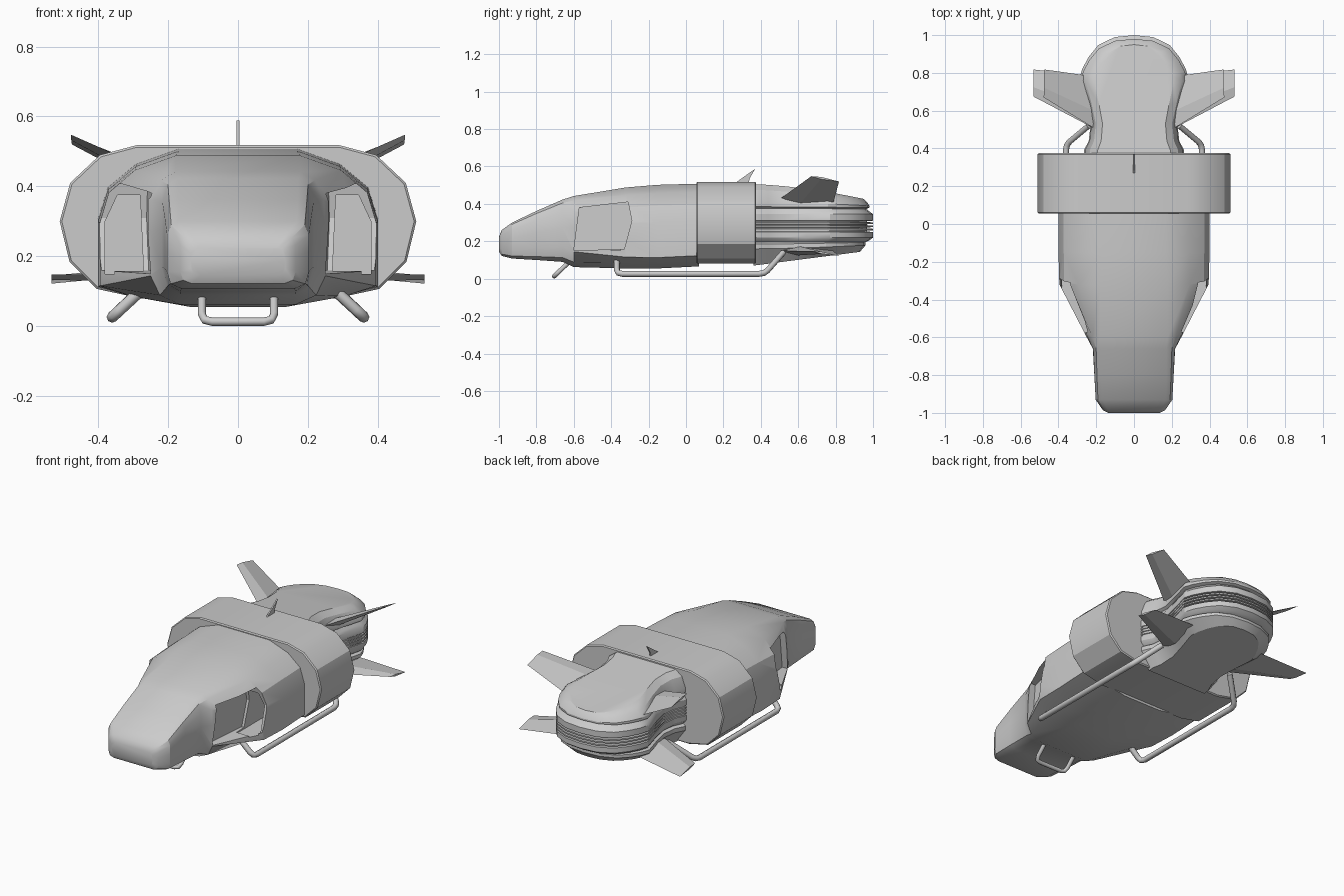
import bpy, bmesh, math
from mathutils import Vector

if "Cube" in bpy.data.objects:
    bpy.data.objects.remove(bpy.data.objects["Cube"])


def finish(name, bm, smooth=30):
    bmesh.ops.recalc_face_normals(bm, faces=bm.faces)
    me = bpy.data.meshes.new(name)
    bm.to_mesh(me)
    bm.free()
    ob = bpy.data.objects.new(name, me)
    bpy.context.collection.objects.link(ob)
    if smooth:
        bpy.ops.object.select_all(action='DESELECT')
        bpy.context.view_layer.objects.active = ob
        ob.select_set(True)
        bpy.ops.object.shade_smooth_by_angle(angle=math.radians(smooth))
    return ob


def loft(name, rings, smooth=30):
    """Skin a list of closed rings with equal point counts, capped at both ends."""
    bm = bmesh.new()
    vs = [[bm.verts.new(p) for p in r] for r in rings]
    n = len(vs[0])
    for a, b in zip(vs, vs[1:]):
        for i in range(n):
            bm.faces.new((a[i], a[(i + 1) % n], b[(i + 1) % n], b[i]))
    bm.faces.new(vs[0])
    bm.faces.new(vs[-1])
    return finish(name, bm, smooth)


def mirrored(half):
    """Complete a half outline (x > 0) with its mirror image."""
    return half + [(-x, z) for x, z in reversed(half) if x > 1e-4]


def tube(name, pts, r):
    cu = bpy.data.curves.new(name, 'CURVE')
    cu.dimensions = '3D'
    cu.bevel_depth = r
    cu.bevel_resolution = 2
    cu.use_fill_caps = True
    sp = cu.splines.new('POLY')
    path = [Vector(pts[0])]
    for a, b, c in zip(pts, pts[1:], pts[2:]):      # round the corners
        a, b, c = Vector(a), Vector(b), Vector(c)
        p, q = b + (a - b).normalized() * .03, b + (c - b).normalized() * .03
        path += [p, p * .25 + b * .5 + q * .25, q]
    path.append(Vector(pts[-1]))
    sp.points.add(len(path) - 1)
    for s, p in zip(sp.points, path):
        s.co = (*p, 1)
    ob = bpy.data.objects.new(name, cu)
    bpy.context.collection.objects.link(ob)


# Front hull: boxy nose blending to a wide faceted body
NOSE = [(.83, 1), (.94, .95), (1, .8), (1, .55), (1, .25), (.95, .07), (.8, 0)]
BODY = [(.42, 1), (.73, .9), (.93, .75), (1, .55), (1, .13), (.75, .07), (.3, 0)]
stations = [  # y, half width, bottom, top, blend
    (-1, .135, .145, .225, 0), (-.985, .165, .122, .26, 0), (-.93, .203, .108, .3, 0),
    (-.8, .21, .1, .362, .03), (-.66, .218, .09, .423, .1), (-.6, .25, .062, .442, .28),
    (-.32, .395, .055, .488, .92), (-.15, .4, .055, .502, 1), (.07, .4, .066, .508, 1)]
rings = []
for y, w, zb, zt, t in stations:
    half = []
    for n, b in zip(NOSE, BODY):
        fx, fz = (n[i] * (1 - t) + b[i] * t for i in (0, 1))
        half.append((fx * w, zb + fz * (zt - zb)))
    rings.append([(x, y, z) for x, z in mirrored(half)])
hull = loft("hull", rings)

# Side intakes cut into the hull: sloped recess plus a deep duct
for s in (1, -1):
    side = [(-.6, .15), (-.57, .38), (-.31, .41), (-.29, .31), (-.33, .16)]
    inner = [(s * (.215 + (y + .6) * .15), y, z) for y, z in side]
    recess = loft("intake_recess_cutter", [inner, [(s * .6, y, z) for y, z in side]], 0)
    duct_outline = [(.27, .15), (.38, .15), (.38, .3), (.345, .375), (.28, .375)]
    duct = loft("intake_duct_cutter", [[(s * x, y, z) for x, z in duct_outline] for y in (-.4, .03)], 0)
    for c in (recess, duct):
        m = hull.modifiers.new("cut", 'BOOLEAN')
        m.object = c
        m.operation = 'DIFFERENCE'
        m.solver = 'EXACT'
        c.hide_render = True
        c.hide_set(True)

# Wide collar around the middle
collar_half = [(.29, .518), (.395, .49), (.48, .41), (.51, .3), (.482, .185), (.405, .107), (.28, .08)]
collar = loft("collar", [[(x, y, z) for x, z in mirrored(collar_half)] for y in (.055, .375)])
bv = collar.modifiers.new("edge", 'BEVEL')
bv.width = .006
bv.segments = 1
bv.limit_method = 'ANGLE'
bv.angle_limit = math.radians(60)

# Rear engine: keyhole outline shared by both covers and the ribbed disc
KEY = [(.26, .36), (.26, .39), (.235, .44), (.225, .53), (.25, .64), (.283, .76), (.268, .81),
       (.235, .87), (.185, .93), (.1, .97), (0, .98)]


def layer(sx, end, zf, sy=1):
    """Keyhole ring; end pushes the round tail, zf gives height from y."""
    out = []
    for x, y in mirrored(KEY):
        yy = y + end * max(0, (y - .53) / .45)
        out.append((x * sx, .36 + (yy - .36) * sy, zf(yy)))
    return out


def slope(z0, z1, p=1.6):
    return lambda y: z0 + (z1 - z0) * max(0, (y - .36) / .62) ** p


loft("engine_top_cover", [
    layer(.9, -.02, slope(.37, .37)), layer(1, 0, slope(.385, .38)), layer(1, 0, slope(.41, .39)),
    layer(.9, -.01, slope(.475, .405)), layer(.74, -.03, slope(.505, .42))])
loft("engine_bottom_cover", [
    layer(.9, -.02, slope(.2, .2)), layer(1, -.02, slope(.185, .195)), layer(1, -.02, slope(.16, .18)),
    layer(.75, -.05, slope(.07, .15, 1))])

profile = [(.19, .9, -.03), (.205, .98, 0), (.22, 1.02, .02), (.245, 1.02, .02)]
for k in range(4):                                   # cooling grooves round the tail
    z = .25 + k * .017
    profile += [(z, 1.02, .02), (z + .002, 1, -.012), (z + .007, 1, -.012), (z + .009, 1.02, .02)]
profile += [(.345, 1.02, .02), (.36, .98, 0), (.385, .9, -.03)]
loft("engine_disc", [layer(sx, e, lambda y, z=z: z) for z, sx, e in profile])


# Tail fins: thick leading root tapering to thin blades
def fin(name, s, root, tip, t_root, t_tip):
    def section(edge, t):
        (x0, y0, z0), (x1, y1, z1) = edge
        m = [(x0 * .65 + x1 * .35, y0 * .65 + y1 * .35, z0 * .65 + z1 * .35)]
        mx, my, mz = m[0]
        return [(s * x0, y0, z0), (s * mx, my, mz + t), (s * x1, y1, z1), (s * mx, my, mz - t)]
    loft(name, [section(root, t_root), section(tip, t_tip)], 0)


for s, side in ((1, "right"), (-1, "left")):
    fin("upper_fin_" + side, s, [(.2, .5, .425), (.24, .785, .395)],
        [(.478, .67, .548), (.475, .818, .52)], .025, .006)
    fin("lower_fin_" + side, s, [(.2, .5, .15), (.24, .785, .15)],
        [(.533, .675, .148), (.533, .818, .122)], .025, .006)
    # Long side landing skids
    tube("side_skid_" + side, [(s * .28, -.37, .1), (s * .36, -.37, .026),
                               (s * .36, .42, .026), (s * .24, .52, .14)], .016)

# Front landing loop
tube("front_skid", [(-.103, -.63, .085), (-.103, -.705, .013), (.103, -.705, .013), (.103, -.63, .085)], .012)

# Small dorsal blade on the collar
blade = [(.26, .51), (.37, .588), (.34, .535), (.335, .51)]
loft("dorsal_blade", [[(x, y, z) for y, z in blade] for x in (-.004, .004)], 0)
